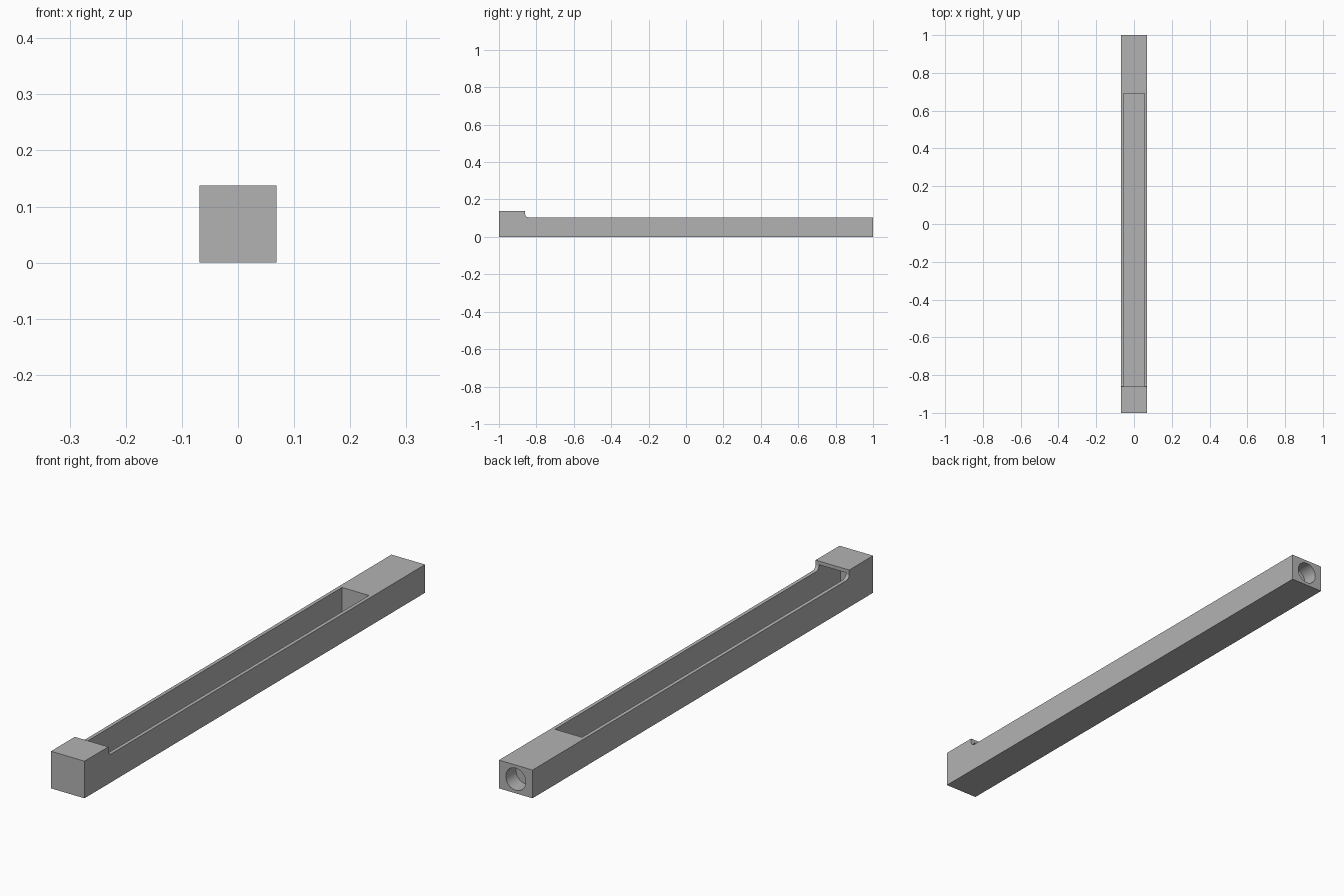
import bpy, bmesh, math
from mathutils import Matrix

old = bpy.data.objects.get("Cube")
if old:
    bpy.data.objects.remove(old, do_unlink=True)

HALF_W, TOP, RAIL = 0.069, 0.138, 0.105
WALL, STEP, FILLET = 0.0135, -0.86, 0.018
POCKET_END, BORE_R, BORE_DEPTH = 0.69, 0.041, 0.06

grey = bpy.data.materials.new("plain grey")
grey.use_nodes = True
colour = (0.45, 0.45, 0.45, 1)
grey.diffuse_color = colour
grey.node_tree.nodes["Principled BSDF"].inputs["Base Color"].default_value = colour


def make_object(name, bm):
    bmesh.ops.recalc_face_normals(bm, faces=bm.faces)
    mesh = bpy.data.meshes.new(name)
    bm.to_mesh(mesh)
    bm.free()
    mesh.materials.append(grey)
    obj = bpy.data.objects.new(name, mesh)
    bpy.context.collection.objects.link(obj)
    return obj


def cut(target, cutter):
    cutter.hide_render = True
    mod = target.modifiers.new("cut", "BOOLEAN")
    mod.operation, mod.solver, mod.object = "DIFFERENCE", "EXACT", cutter
    bpy.context.view_layer.objects.active = target
    bpy.ops.object.modifier_apply(modifier=mod.name)
    bpy.data.objects.remove(cutter, do_unlink=True)


# Bar: side profile with a raised front block and a concave fillet at the step
profile = [(-1, 0), (1, 0), (1, RAIL)]
for i in range(9):
    a = math.radians(90) * i / 8
    profile.append((STEP + FILLET * (1 - math.sin(a)),
                    RAIL + FILLET * (1 - math.cos(a))))
profile += [(STEP, TOP), (-1, TOP)]
bm = bmesh.new()
face = bm.faces.new([bm.verts.new((-HALF_W, y, z)) for y, z in profile])
side = bmesh.ops.extrude_face_region(bm, geom=[face])["geom"]
bmesh.ops.translate(bm, vec=(2 * HALF_W, 0, 0),
                    verts=[v for v in side if isinstance(v, bmesh.types.BMVert)])
bar = make_object("tray_bar", bm)

# Pocket: open along the bar and running on under the front block
y0, z0, z1 = -1 + WALL, WALL, TOP - WALL
bm = bmesh.new()
bmesh.ops.create_cube(bm, size=1, matrix=(
    Matrix.Translation((0, (y0 + POCKET_END) / 2, (z0 + z1) / 2))
    @ Matrix.Diagonal((2 * (HALF_W - WALL), POCKET_END - y0, z1 - z0, 1))))
cut(bar, make_object("pocket_cutter", bm))

# Blind round bore in the back end
bm = bmesh.new()
bmesh.ops.create_cone(bm, cap_ends=True, segments=48, radius1=BORE_R,
                      radius2=BORE_R, depth=2 * BORE_DEPTH,
                      matrix=Matrix.Translation((0, 1, RAIL / 2))
                      @ Matrix.Rotation(math.radians(90), 4, "X"))
cut(bar, make_object("bore_cutter", bm))

# Smooth the bore and fillet, keep the other edges sharp
bar.select_set(True)
bpy.context.view_layer.objects.active = bar
bpy.ops.object.shade_smooth_by_angle(angle=math.radians(30))
